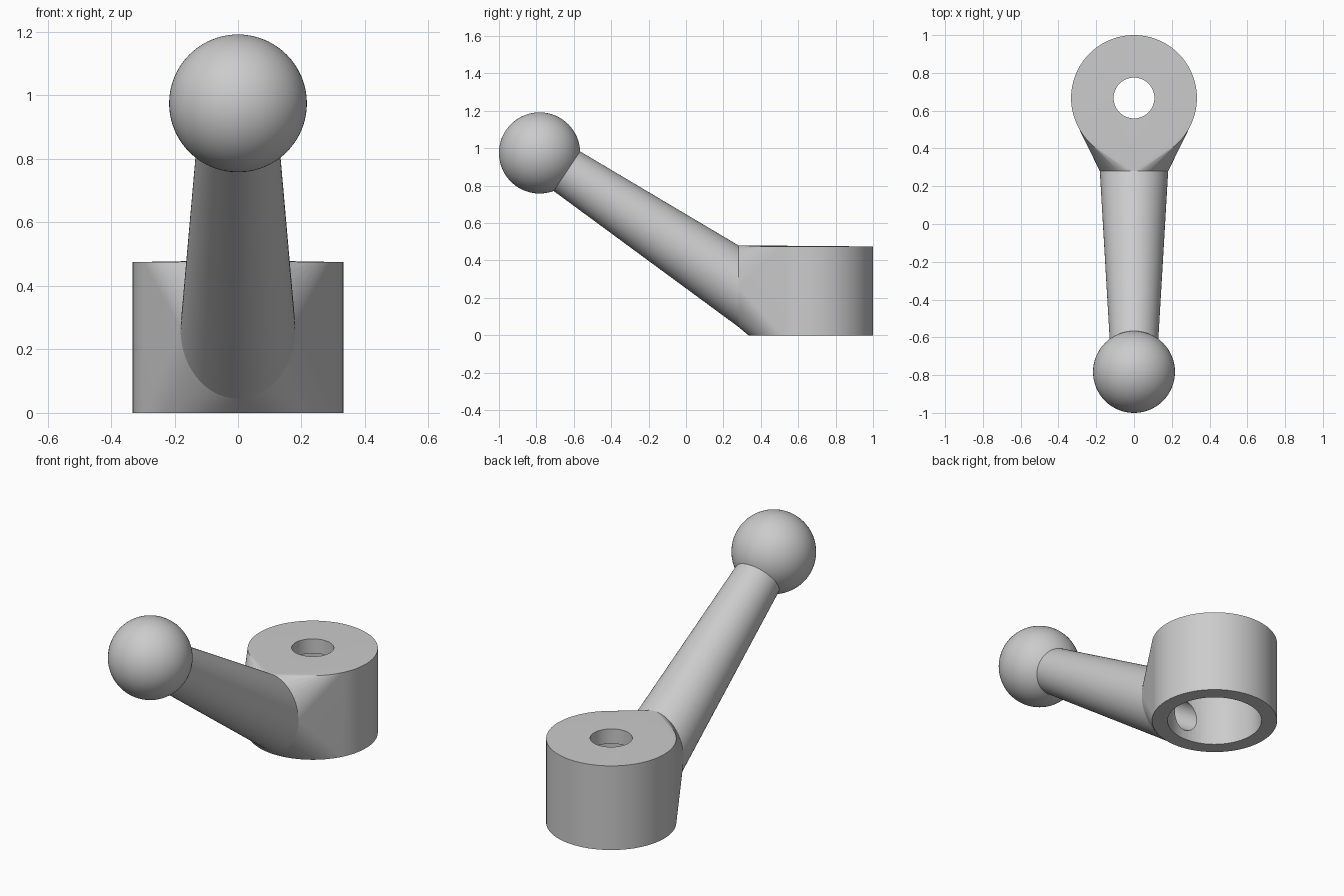
import bpy, bmesh, math
from mathutils import Vector

if "Cube" in bpy.data.objects:
    bpy.data.objects.remove(bpy.data.objects["Cube"])

HUB_Y, HUB_R, HUB_H = 0.667, 0.333, 0.475
BALL = Vector((0, -0.783, 0.975))
BALL_R = 0.217
ROOT = Vector((0, 0.28, 0.263))      # centre of the arm root, in the plane y = 0.28
ROOT_R, TIP_R = 0.181, 0.126
N = 96

grey = bpy.data.materials.new("light_grey")
grey.diffuse_color = (0.6, 0.6, 0.6, 1)
grey.use_nodes = True
grey.node_tree.nodes["Principled BSDF"].inputs["Base Color"].default_value = grey.diffuse_color

axis = (BALL - ROOT).normalized()
side = Vector((1, 0, 0))
up = side.cross(axis)
up = up if up.z > 0 else -up


def make(name, bm):
    bmesh.ops.recalc_face_normals(bm, faces=bm.faces)
    me = bpy.data.meshes.new(name)
    bm.to_mesh(me)
    bm.free()
    ob = bpy.data.objects.new(name, me)
    bpy.context.collection.objects.link(ob)
    me.materials.append(grey)
    return ob


def ring(c, u, v, n=N):
    return [c + u * math.cos(2 * math.pi * i / n) + v * math.sin(2 * math.pi * i / n)
            for i in range(n)]


def loft(name, a, b):
    bm = bmesh.new()
    va, vb = [bm.verts.new(p) for p in a], [bm.verts.new(p) for p in b]
    n = len(a)
    for i in range(n):
        j = (i + 1) % n
        bm.faces.new((va[i], va[j], vb[j], vb[i]))
    bm.faces.new(va)
    bm.faces.new(vb)
    return make(name, bm)


def drill(name, p, q, r):
    d = (q - p).normalized()
    u = d.orthogonal().normalized()
    v = d.cross(u)
    ob = loft(name, ring(p, u * r, v * r, 64), ring(q, u * r, v * r, 64))
    ob.hide_render = True
    return ob


def cut(ob, cutter):
    m = ob.modifiers.new(cutter.name, 'BOOLEAN')
    m.operation, m.solver, m.object = 'DIFFERENCE', 'EXACT', cutter
    bpy.context.view_layer.objects.active = ob
    bpy.ops.object.modifier_apply(modifier=m.name)


# Hub: hull of the upright cylinder and the arm's root section
X, Y, Z = Vector((1, 0, 0)), Vector((0, 1, 0)), Vector((0, 0, 1))
root_ring = ring(ROOT, X * ROOT_R, Z * (ROOT_R / -axis.y))
bm = bmesh.new()
for z in (0, HUB_H):
    for p in ring(Vector((0, HUB_Y, z)), X * HUB_R, Y * HUB_R):
        bm.verts.new(p)
for p in root_ring:
    bm.verts.new(p)
res = bmesh.ops.convex_hull(bm, input=bm.verts)
junk = {g for g in res["geom_interior"] + res["geom_unused"]
        if isinstance(g, bmesh.types.BMVert)}
bmesh.ops.delete(bm, geom=list(junk), context='VERTS')
hub = make("hub", bm)

# Arm: tapered round bar from the hub into the ball
tip = BALL - axis * 0.15
arm = loft("arm", root_ring, ring(tip, side * TIP_R, up * TIP_R))

# Ball knob
bm = bmesh.new()
bmesh.ops.create_uvsphere(bm, u_segments=64, v_segments=40, radius=BALL_R)
bmesh.ops.translate(bm, verts=bm.verts, vec=BALL)
ball = make("ball_knob", bm)

# Bores: wide socket from below, small hole through the lid, slanted hole in the arm
c = Vector((0, HUB_Y, 0))
socket = drill("socket_cutter", c - Z * 0.1, c + Z * 0.395, 0.25)
lid = drill("lid_cutter", c + Z * 0.3, c + Z * 0.6, 0.108)
mouth = Vector((0, 0.42, 0.145))
d = (BALL - mouth).normalized()
slant = drill("arm_bore_cutter", mouth - d * 0.1, BALL - d * 0.2, 0.076)
for cutter in (socket, lid, slant):
    cut(hub, cutter)
cut(arm, slant)
for cutter in (socket, lid, slant):
    bpy.data.objects.remove(cutter)

for ob in (hub, arm, ball):
    bpy.ops.object.select_all(action='DESELECT')
    ob.select_set(True)
    bpy.context.view_layer.objects.active = ob
    bpy.ops.object.shade_smooth_by_angle(angle=math.radians(30))
